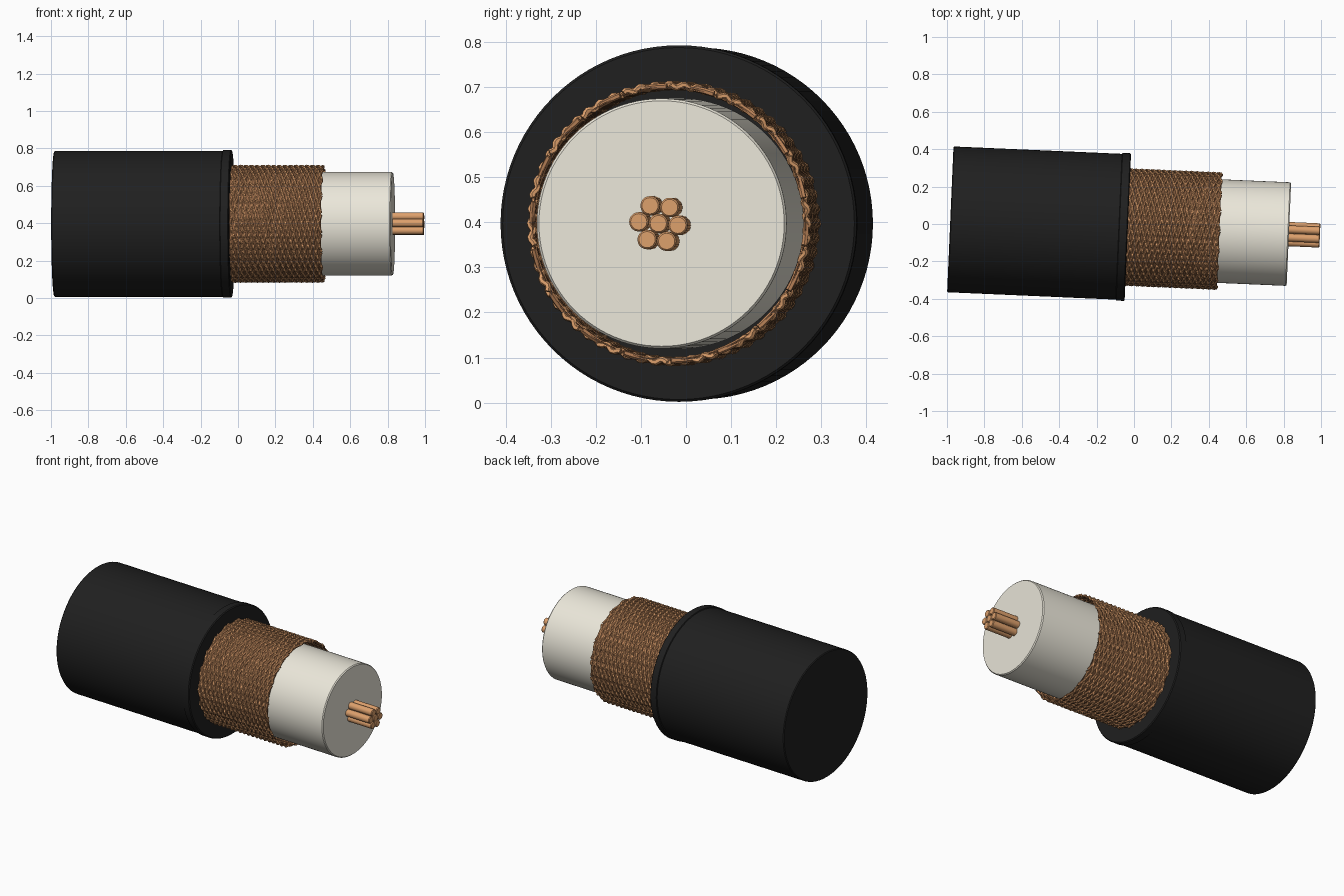
import bpy, bmesh
from math import sin, cos, pi, radians, tau
from mathutils import Matrix

if "Cube" in bpy.data.objects:
    bpy.data.objects.remove(bpy.data.objects["Cube"])

# The whole cable lies along local x, turned slightly about z
PLACE = Matrix.Translation((0, -0.018, 0.397)) @ Matrix.Rotation(radians(-2.5), 4, 'Z')


def material(name, rgb):
    m = bpy.data.materials.new(name)
    m.diffuse_color = (*rgb, 1)
    m.use_nodes = True
    m.node_tree.nodes["Principled BSDF"].inputs["Base Color"].default_value = m.diffuse_color
    return m


BLACK = material("black_rubber", (0.014, 0.014, 0.014))
WHITE = material("ivory_plastic", (0.83, 0.80, 0.70))
COPPER = material("copper", (0.72, 0.35, 0.15))
BRAID = material("braid_copper", (0.50, 0.23, 0.10))
DARK = material("dark_copper", (0.20, 0.09, 0.04))


def finish(ob, mat):
    ob.data.materials.clear()
    ob.data.materials.append(mat)
    ob.matrix_world = PLACE
    bpy.ops.object.select_all(action='DESELECT')
    ob.select_set(True)
    bpy.context.view_layer.objects.active = ob
    if ob.type == 'CURVE':
        bpy.ops.object.convert(target='MESH')
    bpy.ops.object.shade_smooth_by_angle(angle=radians(35))


def lathe(bm, profile, n, y=0, z=0, closed=False):
    """Revolve (x, radius) points about x; open profiles get end caps."""
    rings = [[bm.verts.new((x, y + r * cos(tau * i / n), z + r * sin(tau * i / n)))
              for i in range(n)] for x, r in profile]
    pairs = list(zip(rings, rings[1:]))
    if closed:
        pairs.append((rings[-1], rings[0]))
    else:
        bm.faces.new(rings[0])
        bm.faces.new(rings[-1])
    for a, b in pairs:
        for i in range(n):
            j = (i + 1) % n
            bm.faces.new((a[i], a[j], b[j], b[i]))


def mesh_object(name, bm, mat):
    bmesh.ops.recalc_face_normals(bm, faces=bm.faces)
    me = bpy.data.meshes.new(name)
    bm.to_mesh(me)
    bm.free()
    ob = bpy.data.objects.new(name, me)
    bpy.context.collection.objects.link(ob)
    finish(ob, mat)


def turned(name, profile, mat, n=96, closed=False):
    bm = bmesh.new()
    lathe(bm, profile, n, closed=closed)
    mesh_object(name, bm, mat)


# Outer jacket and the raised lip at its cut end
turned("jacket", [(-0.983, 0.386), (-0.978, 0.390), (-0.05, 0.390)], BLACK)
turned("jacket_lip", [(-0.083, 0.387), (-0.078, 0.395), (-0.038, 0.395), (-0.033, 0.390)], BLACK)

# White dielectric core
turned("dielectric", [(-0.10, 0.277), (0.823, 0.277), (0.829, 0.272)], WHITE)

# Thin sleeve behind the braid wires
X0, X1 = -0.06, 0.457
turned("braid_sleeve", [(X0, 0.304), (X1, 0.304), (X1, 0.301), (X0, 0.301)], DARK, closed=True)


# Braid wires: steep helices, the outer set weaving in and out
def wires(name, count, turns, radius, wave, depth, steps, mat):
    cu = bpy.data.curves.new(name, 'CURVE')
    cu.dimensions = '3D'
    cu.bevel_depth = depth
    cu.bevel_resolution = 1
    cu.use_fill_caps = True
    for k in range(count):
        sp = cu.splines.new('POLY')
        sp.points.add(steps)
        for i, p in enumerate(sp.points):
            t = i / steps
            a = tau * (k / count + turns * t)
            r = radius + wave * cos(60 * a)
            p.co = (X0 + (X1 - X0) * t, r * cos(a), r * sin(a), 1)
    ob = bpy.data.objects.new(name, cu)
    bpy.context.collection.objects.link(ob)
    finish(ob, mat)


wires("braid_outer_wires", 18, 0.97, 0.3055, 0.004, 0.007, 300, COPPER)
wires("braid_inner_wires", 18, -0.97, 0.304, 0, 0.007, 80, BRAID)

# Seven-strand centre conductor
bm = bmesh.new()
centres = [(0, 0)] + [(0.0435 * cos(radians(60 * i - 5)), 0.0435 * sin(radians(60 * i - 5)))
                      for i in range(6)]
for y, z in centres:
    lathe(bm, [(0.80, 0.0215), (0.991, 0.0215), (0.995, 0.018)], 20, y, z)
mesh_object("conductor_strands", bm, COPPER)
